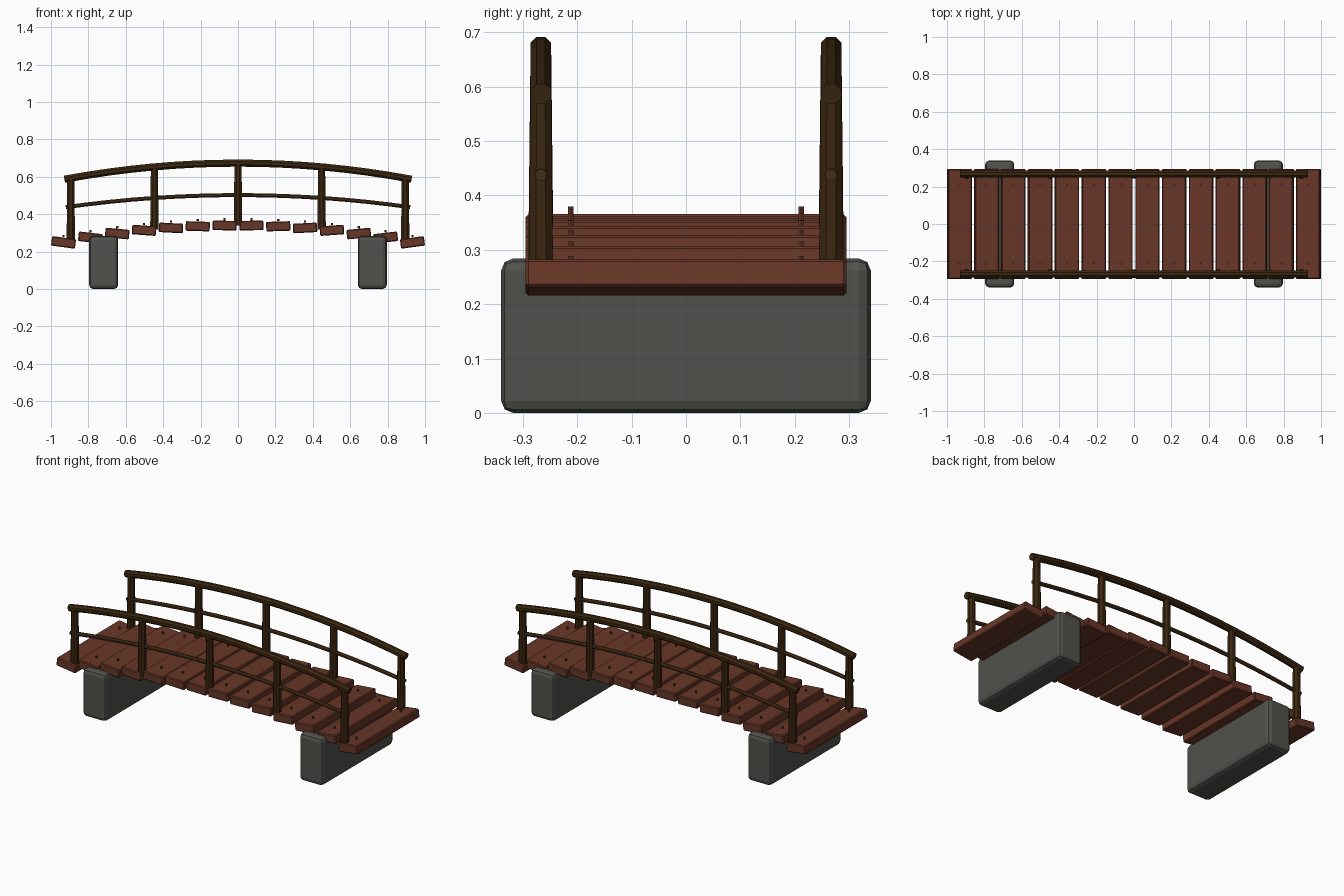
import bpy, bmesh, math
from mathutils import Vector, Matrix

if "Cube" in bpy.data.objects:
    bpy.data.objects.remove(bpy.data.objects["Cube"])


def material(name, rgb):
    m = bpy.data.materials.new(name)
    m.diffuse_color = (*rgb, 1)
    m.use_nodes = True
    m.node_tree.nodes["Principled BSDF"].inputs["Base Color"].default_value = m.diffuse_color
    return m


PLANK = material("red brown wood", (0.140, 0.038, 0.020))
POST = material("dark brown wood", (0.044, 0.020, 0.005))
RAIL = material("mid brown wood", (0.066, 0.031, 0.010))
STONE = material("grey stone", (0.082, 0.084, 0.072))


def finish(name, bm, mat):
    bmesh.ops.recalc_face_normals(bm, faces=bm.faces)
    me = bpy.data.meshes.new(name)
    bm.to_mesh(me)
    bm.free()
    me.materials.append(mat)
    ob = bpy.data.objects.new(name, me)
    bpy.context.collection.objects.link(ob)
    return ob


def box(name, size, loc, mat, bevel, segments, tilt=0.0):
    bm = bmesh.new()
    bmesh.ops.create_cube(bm, size=1)
    bmesh.ops.scale(bm, vec=size, verts=bm.verts)
    bmesh.ops.bevel(bm, geom=bm.edges[:], offset=bevel, segments=segments,
                    profile=0.5, affect='EDGES')
    ob = finish(name, bm, mat)
    ob.location = loc
    ob.rotation_euler = (0, tilt, 0)
    return ob


def cylinder(name, r1, r2, z0, z1, x, y, mat, sides=8):
    bm = bmesh.new()
    bmesh.ops.create_cone(bm, cap_ends=True, segments=sides, radius1=r1, radius2=r2,
                          depth=z1 - z0, matrix=Matrix.Rotation(math.pi / sides, 4, 'Z'))
    ob = finish(name, bm, mat)
    ob.location = (x, y, (z0 + z1) / 2)
    return ob


def arched_tube(name, y, half, top, k, radius, mat, steps=16, sides=8):
    """Round bar swept along z = top - k*x^2."""
    bm = bmesh.new()
    rings = []
    for i in range(steps + 1):
        x = -half + 2 * half * i / steps
        normal = Vector((2 * k * x, 0, 1)).normalized()
        centre = Vector((x, y, top - k * x * x))
        ring = []
        for j in range(sides):
            a = 2 * math.pi * (j + 0.5) / sides
            ring.append(bm.verts.new(centre + normal * radius * math.cos(a)
                                     + Vector((0, radius * math.sin(a), 0))))
        rings.append(ring)
    for a, b in zip(rings, rings[1:]):
        for j in range(sides):
            n = (j + 1) % sides
            bm.faces.new((a[j], a[n], b[n], b[j]))
    bm.faces.new(rings[0])
    bm.faces.new(rings[-1])
    return finish(name, bm, mat)


def deck_z(x):
    return 0.34 - 0.1045 * x * x


def rail_z(x):
    return 0.673 - 0.1 * x * x


# stone footings
for side, label in ((-1, "left"), (1, "right")):
    box(f"{label}_footing", (0.155, 0.68, 0.284), (side * 0.718, 0, 0.142), STONE, 0.022, 2)

# deck planks, tilted a little outward-up, each with two nails
for i in range(14):
    x = (i - 6.5) * 0.1435
    z = deck_z(x)
    box(f"plank_{i + 1}", (0.129, 0.59, 0.051), (x, 0, z), PLANK, 0.005, 1, tilt=-0.145 * x)
    for side, label in ((-1, "front"), (1, "back")):
        cylinder(f"{label}_nail_{i + 1}", 0.006, 0.006, z + 0.028, z + 0.04,
                 x, side * 0.212, PLANK, 6)

# posts and rails on both sides
for side, label in ((-1, "front"), (1, "back")):
    y = side * 0.267
    for i in range(5):
        x = (i - 2) * 0.447
        cylinder(f"{label}_post_{i + 1}", 0.0245, 0.0205, deck_z(x), rail_z(x), x, y, POST)
    arched_tube(f"{label}_handrail", y, 0.928, 0.673, 0.1, 0.0205, POST)
    arched_tube(f"{label}_lower_rail", y, 0.921, 0.502, 0.076, 0.0115, RAIL)
